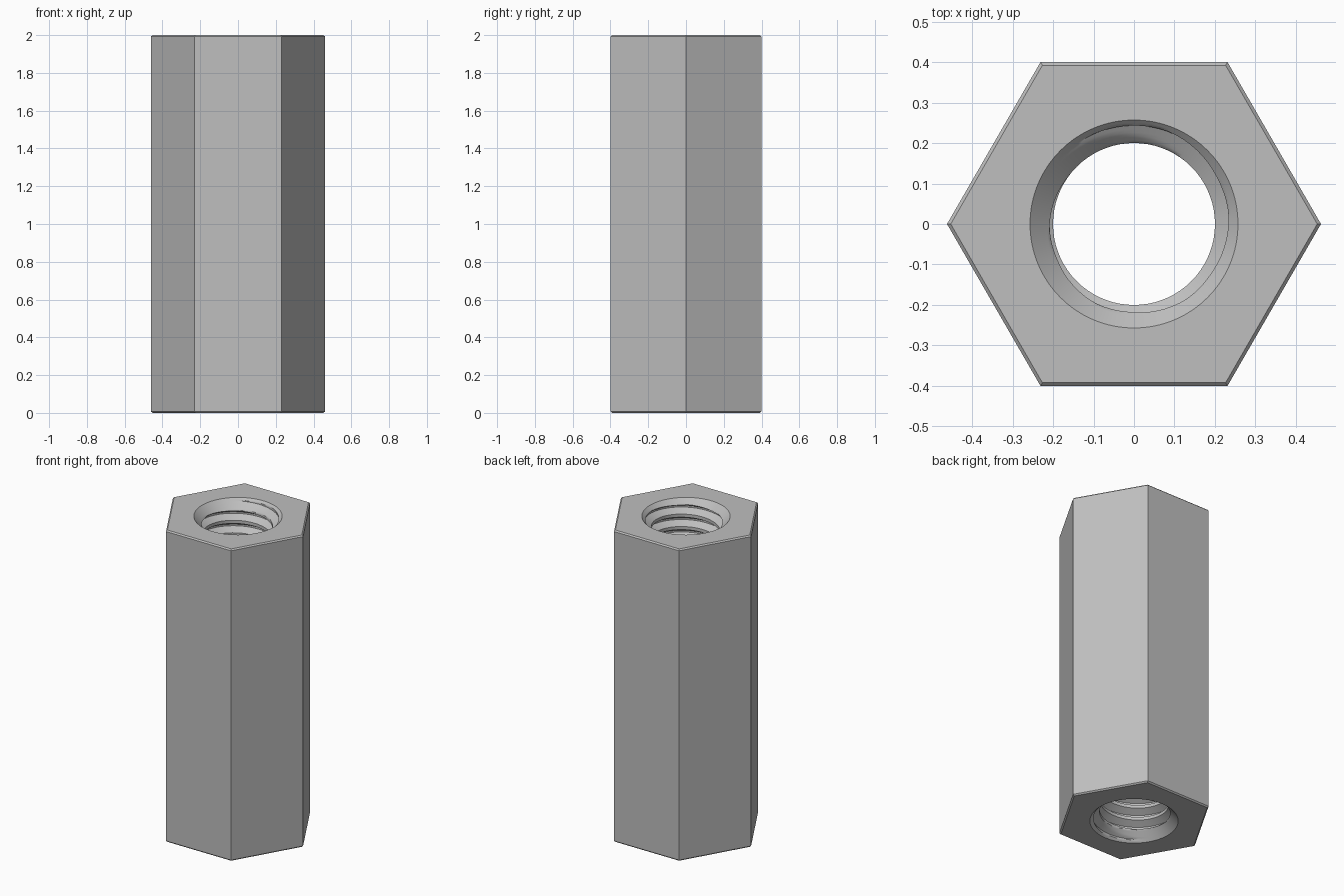
import bpy
import bmesh
from math import cos, sin, tau, pi

cube = bpy.data.objects.get("Cube")
if cube:
    bpy.data.objects.remove(cube)

HEIGHT = 2.0
APOTHEM = 0.4          # half the width across flats
EDGE = 0.008           # outer edge chamfer
MINOR, MOUTH = 0.2, 0.257
PITCH = 0.08
DEPTH = 0.541 * PITCH  # thread depth
START = 0.0337         # phase of the thread
SEGMENTS, ROWS = 72, 16

steel = bpy.data.materials.new("Grey steel")
steel.use_nodes = True
colour = (0.52, 0.52, 0.52, 1)
steel.diffuse_color = colour
steel.node_tree.nodes["Principled BSDF"].inputs["Base Color"].default_value = colour


def bore_radius(depth, phase):
    """Thread profile (root, flank, crest, flank), opened by the mouth cones."""
    t = phase % ROWS / ROWS
    if t <= 1 / 8:
        h = 1
    elif t < 7 / 16:
        h = (7 / 16 - t) * 16 / 5
    elif t <= 11 / 16:
        h = 0
    else:
        h = (t - 11 / 16) * 16 / 5
    cone = MOUTH - min(depth, HEIGHT - depth)
    return max(MINOR + DEPTH * h, cone)


bm = bmesh.new()

# Threaded bore: a grid whose rows follow a right-hand helix, clamped at both ends
first = -ROWS
last = int((HEIGHT / PITCH + 1) * ROWS)
columns = []
for i in range(SEGMENTS + 1):
    a = tau * i / SEGMENTS
    column = []
    for k in range(first, last + 1):
        d = START + k * PITCH / ROWS - PITCH * i / SEGMENTS
        d = min(max(d, 0), HEIGHT)
        r = MOUTH if d in (0, HEIGHT) else bore_radius(d, k)
        column.append(bm.verts.new((r * cos(a), r * sin(a), HEIGHT - d)))
    columns.append(column)
for left, right in zip(columns, columns[1:]):
    for k in range(len(left) - 1):
        bm.faces.new((left[k], left[k + 1], right[k + 1], right[k]))
bmesh.ops.remove_doubles(bm, verts=bm.verts, dist=0.00002)

# Hexagonal outside with chamfered ends
rings = []
for z, apothem in ((0, APOTHEM - EDGE), (EDGE, APOTHEM),
                   (HEIGHT - EDGE, APOTHEM), (HEIGHT, APOTHEM - EDGE)):
    r = apothem / cos(pi / 6)
    rings.append([bm.verts.new((r * cos(tau * i / 6), r * sin(tau * i / 6), z))
                  for i in range(6)])
for low, high in zip(rings, rings[1:]):
    for i in range(6):
        j = (i + 1) % 6
        bm.faces.new((low[i], low[j], high[j], high[i]))

# End faces between the hexagon and the bore mouth
for z in (0, HEIGHT):
    rim = [e for e in bm.edges if e.is_boundary
           and all(abs(v.co.z - z) < 0.0001 for v in e.verts)]
    bmesh.ops.triangle_fill(bm, edges=rim, use_beauty=True)
bmesh.ops.recalc_face_normals(bm, faces=bm.faces)

mesh = bpy.data.meshes.new("threaded_hex_spacer")
bm.to_mesh(mesh)
bm.free()
mesh.materials.append(steel)
spacer = bpy.data.objects.new("threaded_hex_spacer", mesh)
bpy.context.collection.objects.link(spacer)

bpy.ops.object.select_all(action="DESELECT")
spacer.select_set(True)
bpy.context.view_layer.objects.active = spacer
bpy.ops.object.shade_smooth_by_angle(angle=pi / 6)
